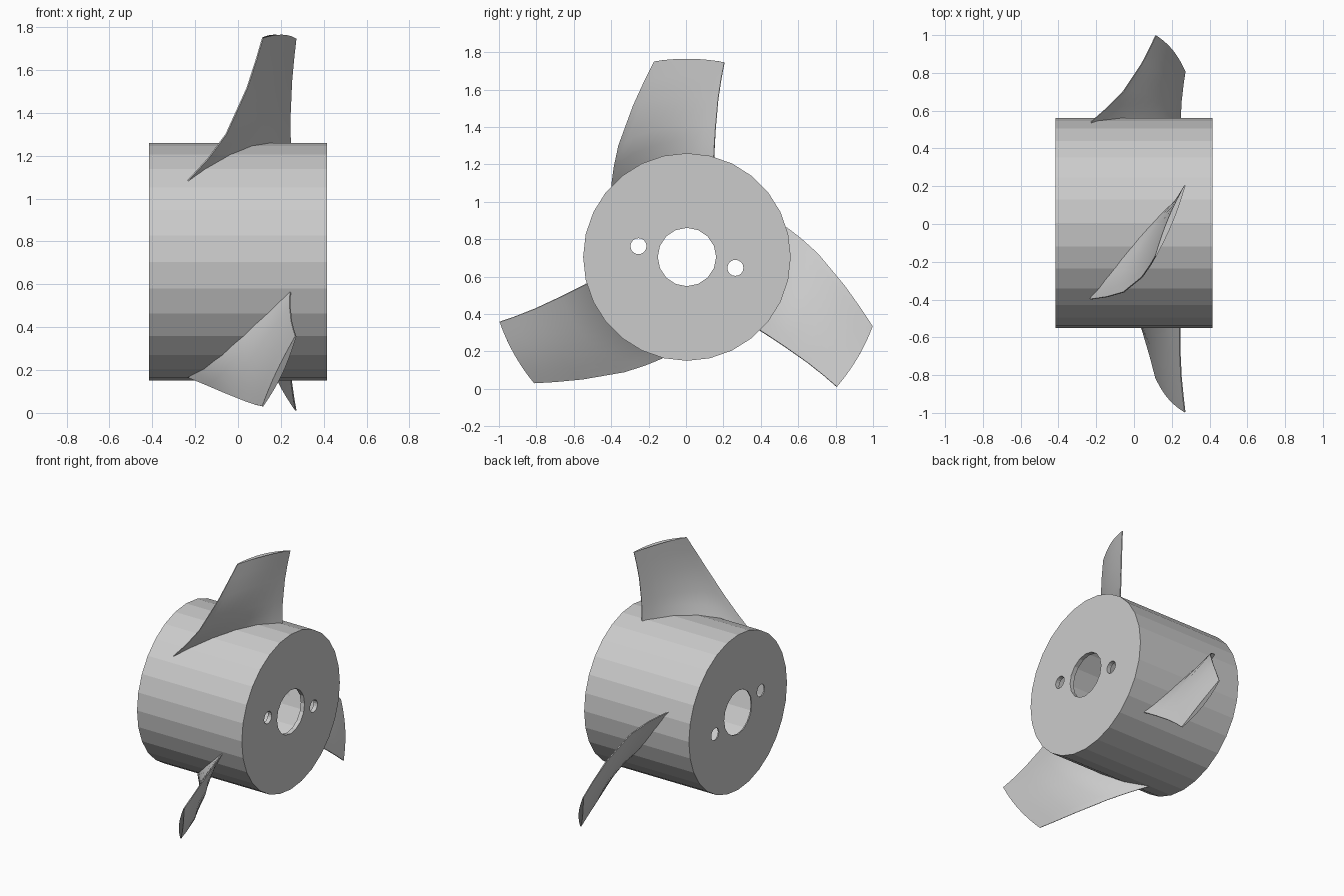
import bpy
import math
from mathutils import Vector, Matrix

old = bpy.data.objects.get("Cube")
if old:
    bpy.data.objects.remove(old, do_unlink=True)

CENTER = Vector((0, 0.005, 0.705))
HUB_R, HALF, TIP_R = 0.555, 0.415, 1.06

grey = bpy.data.materials.new("plain grey")
grey.use_nodes = True
grey.diffuse_color = (0.6, 0.6, 0.6, 1)
grey.node_tree.nodes["Principled BSDF"].inputs["Base Color"].default_value = (0.6, 0.6, 0.6, 1)


def drum(name, radius, x0, x1, sides, y=0.0, z=0.0):
    """Cylinder along x between x0 and x1, offset from the hub axis."""
    bpy.ops.mesh.primitive_cylinder_add(
        vertices=sides, radius=radius, depth=x1 - x0,
        location=CENTER + Vector(((x0 + x1) / 2, y, z)),
        rotation=(0, math.pi / 2, 0))
    ob = bpy.context.object
    ob.name = name
    return ob


def cut(target, cutter):
    mod = target.modifiers.new("cut", 'BOOLEAN')
    mod.operation, mod.object, mod.solver = 'DIFFERENCE', cutter, 'EXACT'
    bpy.context.view_layer.objects.active = target
    bpy.ops.object.modifier_apply(modifier=mod.name)
    bpy.data.objects.remove(cutter, do_unlink=True)


# Hollow hub with a centre bore and two small bolt holes through both ends
hub = drum("hub", HUB_R, -HALF, HALF, 28)
hub.data.materials.append(grey)
cut(hub, drum("cavity_cutter", HUB_R - 0.03, -HALF + 0.008, HALF - 0.03, 28))
cut(hub, drum("bore_cutter", 0.156, -0.6, 0.6, 16))
for side in (-1, 1):
    cut(hub, drum("bolt_cutter", 0.043, -0.6, 0.6, 16, side * 0.259, side * -0.058))

# Blade outline: radius, leading angle, leading x, trailing angle, trailing x
OUTLINE = [
    (0.535, -48, -0.25, 15.5, 0.245),
    (0.56, -46, -0.225, 15, 0.245),
    (0.62, -39, -0.14, 13.8, 0.243),
    (0.70, -31.5, -0.055, 12.6, 0.243),
    (0.86, -19.5, 0.042, 11.2, 0.25),
    (0.97, -13.5, 0.085, 10.9, 0.26),
    (TIP_R, -9.5, 0.115, 10.9, 0.27),
]
STEPS = 10


def blade_ring(radius, lead, lead_x, trail, trail_x):
    """Closed lens section wrapped around the hub axis."""
    a0, a1 = math.radians(lead), math.radians(trail)
    chord = Vector((trail_x - lead_x, radius * (a1 - a0))).normalized()
    thick = 0.026 - 0.014 * (radius - HUB_R) / (TIP_R - HUB_R)
    ring = []
    for side in (1, -1):
        for i in range(STEPS + 1):
            t = i / STEPS if side > 0 else 1 - i / STEPS
            off = side * (0.003 + thick * math.sin(math.pi * t))
            x = lead_x + (trail_x - lead_x) * t + chord.y * off
            ang = a0 + (a1 - a0) * t - chord.x * off / radius
            ring.append((x, radius * math.sin(ang), radius * math.cos(ang)))
    return ring


def make_blade(name, turn):
    rings = [blade_ring(*row) for row in OUTLINE]
    n = len(rings[0])
    verts = [v for ring in rings for v in ring]
    faces = [tuple(range(n))]
    for r in range(len(rings) - 1):
        for i in range(n):
            j = (i + 1) % n
            faces.append((r * n + i, (r + 1) * n + i, (r + 1) * n + j, r * n + j))
    faces.append(tuple(reversed(range(len(verts) - n, len(verts)))))
    mesh = bpy.data.meshes.new(name)
    mesh.from_pydata(verts, [], faces)
    mesh.transform(Matrix.Translation(CENTER) @ Matrix.Rotation(turn, 4, 'X'))
    mesh.materials.append(grey)
    ob = bpy.data.objects.new(name, mesh)
    bpy.context.collection.objects.link(ob)
    # Consistent outward normals, soft faces with crisp rims
    bpy.ops.object.select_all(action='DESELECT')
    ob.select_set(True)
    bpy.context.view_layer.objects.active = ob
    bpy.ops.object.mode_set(mode='EDIT')
    bpy.ops.mesh.select_all(action='SELECT')
    bpy.ops.mesh.normals_make_consistent(inside=False)
    bpy.ops.object.mode_set(mode='OBJECT')
    bpy.ops.object.shade_smooth_by_angle(angle=math.radians(35))


# Three blades evenly spaced around the hub
for k, label in enumerate(("top", "back", "front")):
    make_blade(label + "_blade", -k * math.tau / 3)
